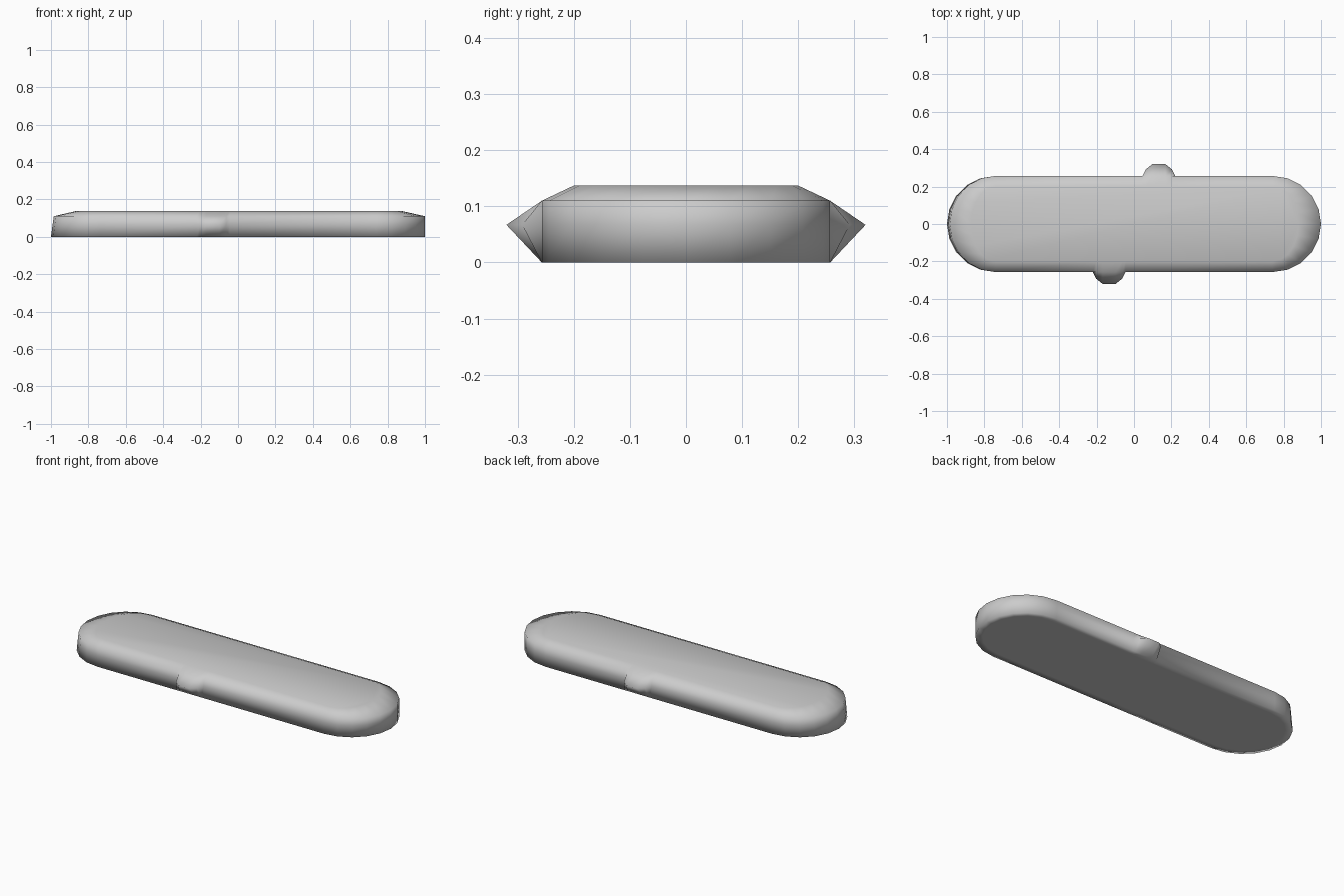
import bpy, bmesh
from math import sin, cos, pi

if "Cube" in bpy.data.objects:
    bpy.data.objects.remove(bpy.data.objects["Cube"])

ARC_X = 0.74          # centre of the rounded ends
STEPS = 10            # sides per rounded end
# side nub profile: offset along the edge, outward push
NUB = [(-0.088, 0), (-0.07, 0.035), (-0.035, 0.063), (0.035, 0.063), (0.07, 0.035), (0.088, 0)]


def outline(left, right, half, push):
    """Counter-clockwise capsule outline with a nub on each long side."""
    pts = []
    for side, reach in ((1, right), (-1, left)):
        for i in range(STEPS + 1):
            a = -pi / 2 + pi * i / STEPS
            pts.append((side * (ARC_X + (reach - ARC_X) * cos(a)), side * half * sin(a)))
        for d, out in NUB:
            pts.append((side * (0.133 - d), side * (half + out * push)))
    return pts


# rings from underside to top: z, left reach, right reach, half width, nub amount
RINGS = [
    (0.0, 0.96, 0.96, 0.22, 0),
    (0.0, 1.0, 1.0, 0.257, 0),
    (0.067, 0.991, 1.0, 0.257, 1),
    (0.11, 0.985, 1.0, 0.257, 0),
    (0.137, 0.87, 0.88, 0.20, 0),
]

# rounded body with side nubs
bm = bmesh.new()
loops = [[bm.verts.new((x, y, z)) for x, y in outline(l, r, h, p)] for z, l, r, h, p in RINGS]
for low, high in zip(loops, loops[1:]):
    n = len(low)
    for i in range(n):
        j = (i + 1) % n
        bm.faces.new((low[i], low[j], high[j], high[i]))
bm.faces.new(loops[0][::-1])
bm.faces.new(loops[-1])
bmesh.ops.recalc_face_normals(bm, faces=bm.faces)
for f in bm.faces:
    f.smooth = True

mesh = bpy.data.meshes.new("rounded_body")
bm.to_mesh(mesh)
bm.free()
body = bpy.data.objects.new("rounded_body", mesh)
bpy.context.collection.objects.link(body)
